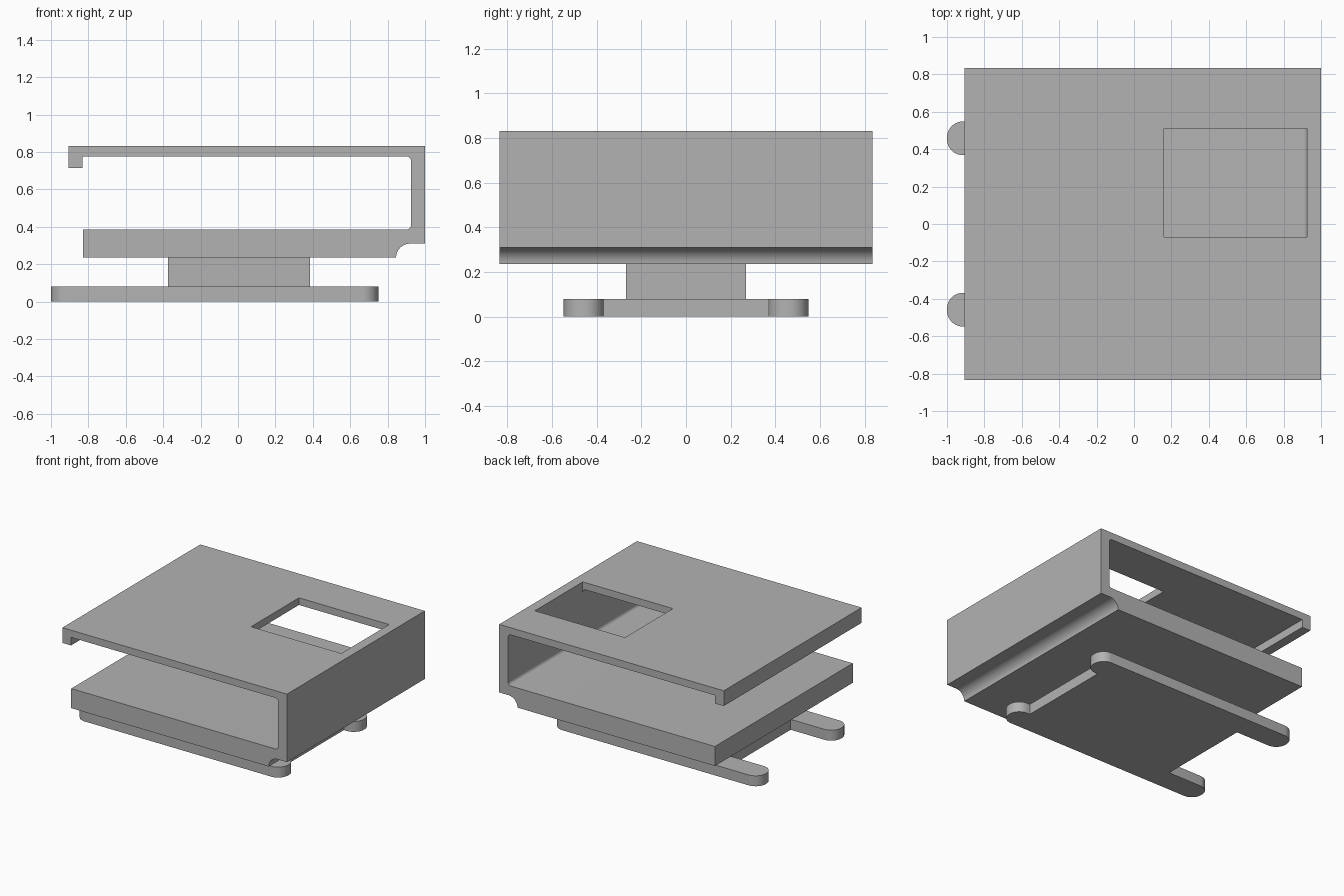
import bpy, bmesh, math
from mathutils import Vector

cube = bpy.data.objects.get("Cube")
if cube:
    bpy.data.objects.remove(cube, do_unlink=True)

grey = bpy.data.materials.new("plain grey")
grey.use_nodes = True
colour = (0.45, 0.45, 0.45, 1)
grey.diffuse_color = colour
grey.node_tree.nodes["Principled BSDF"].inputs["Base Color"].default_value = colour


def rounded(corners, steps=10):
    """Outline from (u, v[, radius]) right-angled corners, filleted where a radius is given."""
    out = []
    pts = [Vector(c[:2]) for c in corners]
    for i, c in enumerate(corners):
        p = pts[i]
        if len(c) == 2:
            out.append(p)
            continue
        r = c[2]
        a = (pts[i - 1] - p).normalized()
        b = (pts[(i + 1) % len(pts)] - p).normalized()
        centre = p + (a + b) * r
        for k in range(steps + 1):
            t = math.pi / 2 * k / steps
            out.append(centre - b * r * math.cos(t) - a * r * math.sin(t))
    return out


def prism(name, outline, start, depth, place):
    """Extrude an outline from start by depth; place maps (u, v, w) to x, y, z."""
    bm = bmesh.new()
    face = bm.faces.new([bm.verts.new(place(p.x, p.y, start)) for p in outline])
    ext = bmesh.ops.extrude_face_region(bm, geom=[face])
    move = Vector(place(0, 0, depth))
    bmesh.ops.translate(bm, vec=move, verts=[g for g in ext["geom"] if isinstance(g, bmesh.types.BMVert)])
    bmesh.ops.remove_doubles(bm, verts=bm.verts, dist=0.0005)
    bmesh.ops.recalc_face_normals(bm, faces=bm.faces)
    mesh = bpy.data.meshes.new(name)
    bm.to_mesh(mesh)
    bm.free()
    mesh.materials.append(grey)
    obj = bpy.data.objects.new(name, mesh)
    bpy.context.collection.objects.link(obj)
    return obj


def activate(obj):
    bpy.ops.object.select_all(action='DESELECT')
    obj.select_set(True)
    bpy.context.view_layer.objects.active = obj


def along_y(u, v, w):
    return (u, w, v)


def along_z(u, v, w):
    return (u, v, w)


def rect(x0, x1, y0, y1):
    return [Vector(p) for p in ((x0, y0), (x1, y0), (x1, y1), (x0, y1))]


# C-shaped holder: lipped roof, side wall and thick floor with a cove under the wall
holder_profile = rounded([
    (-0.83, 0.235), (0.845, 0.235), (0.845, 0.31, 0.075), (1.0, 0.31),
    (1.0, 0.832), (-0.905, 0.832), (-0.905, 0.715), (-0.832, 0.715),
    (-0.832, 0.777), (0.925, 0.777, 0.025), (0.925, 0.385, 0.025), (-0.83, 0.385)])
holder = prism("holder", holder_profile, -0.835, 1.67, along_y)

# Window through the roof
cutter = prism("window_cutter", rect(0.16, 0.925, -0.07, 0.51), 0.7, 0.3, along_z)
cutter.hide_render = True
cut = holder.modifiers.new("window", 'BOOLEAN')
cut.operation = 'DIFFERENCE'
cut.solver = 'EXACT'
cut.object = cutter
activate(holder)
bpy.ops.object.modifier_apply(modifier=cut.name)
bpy.data.objects.remove(cutter, do_unlink=True)

# Neck between holder and base
neck = prism("neck", rect(-0.375, 0.385, -0.268, 0.268), 0.08, 0.155, along_z)

# Base plate with long prongs at one end and short ones at the other
half = [(0.64, 0.368), (0.75, 0.368, 0.085), (0.75, 0.548, 0.085),
        (-1.0, 0.548, 0.085), (-1.0, 0.368, 0.085), (-0.63, 0.368)]
other = [(c[0], -c[1], *c[2:]) for c in reversed(half)]
base = prism("base_plate", rounded(half + other), 0, 0.08, along_z)

for part in (holder, neck, base):
    activate(part)
    bpy.ops.object.shade_smooth_by_angle(angle=math.radians(30))
